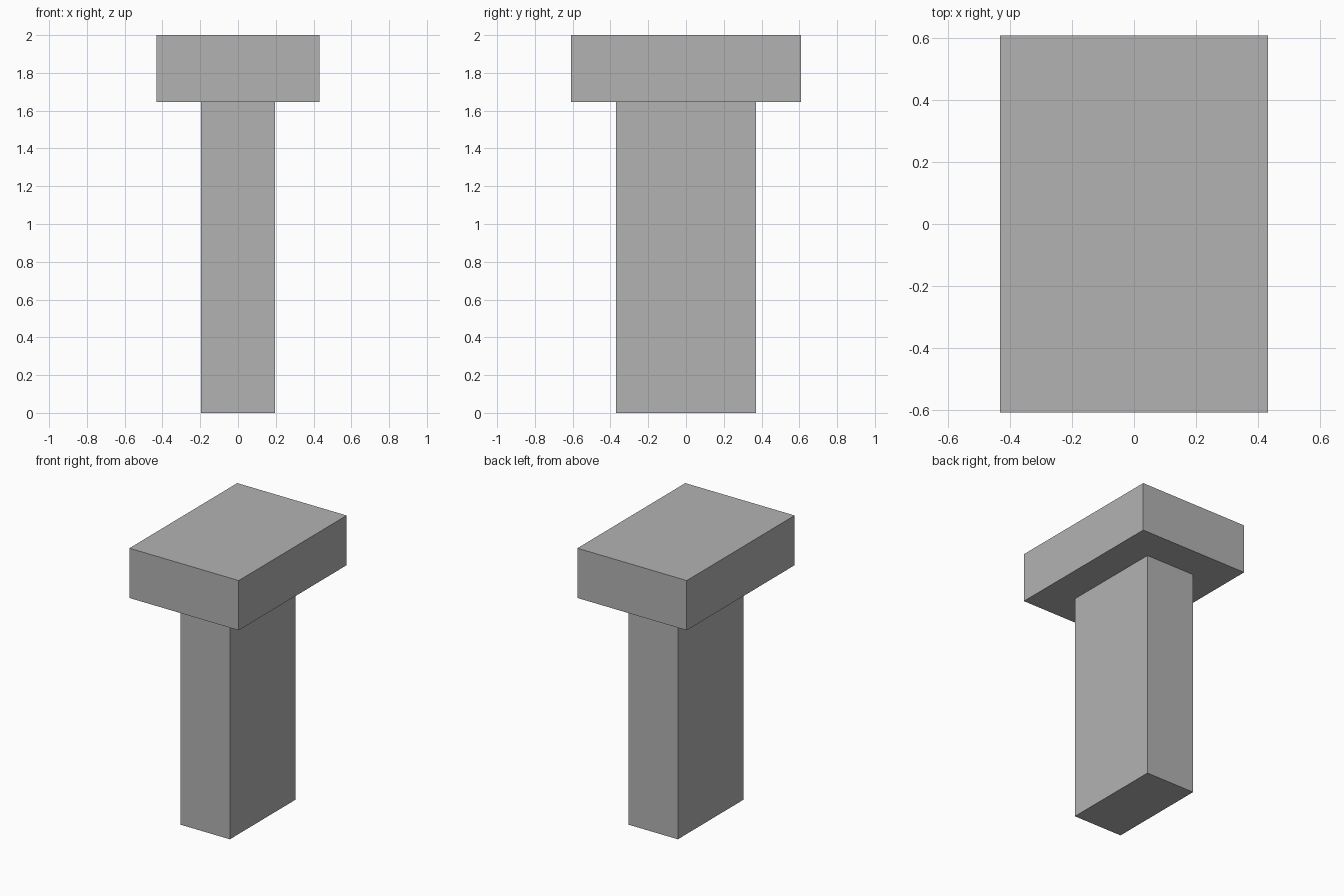
import bpy

old = bpy.data.objects.get("Cube")
if old:
    bpy.data.objects.remove(old, do_unlink=True)

# Single plain grey material
grey = bpy.data.materials.new("plain_grey")
grey.use_nodes = True
colour = (0.45, 0.45, 0.45, 1)
grey.diffuse_color = colour
grey.node_tree.nodes["Principled BSDF"].inputs["Base Color"].default_value = colour


def block(name, width, depth, bottom, top):
    """Add a centred box spanning bottom to top."""
    bpy.ops.mesh.primitive_cube_add(size=1, location=(0, 0, (bottom + top) / 2))
    obj = bpy.context.object
    obj.name = name
    obj.scale = (width, depth, top - bottom)
    bpy.ops.object.transform_apply(location=False, rotation=False, scale=True)
    obj.data.materials.append(grey)
    return obj


JOINT = 1.645

# Upright column
block("column", 0.39, 0.74, 0, JOINT)

# Wide slab on top
block("top_slab", 0.863, 1.216, JOINT, 2)
